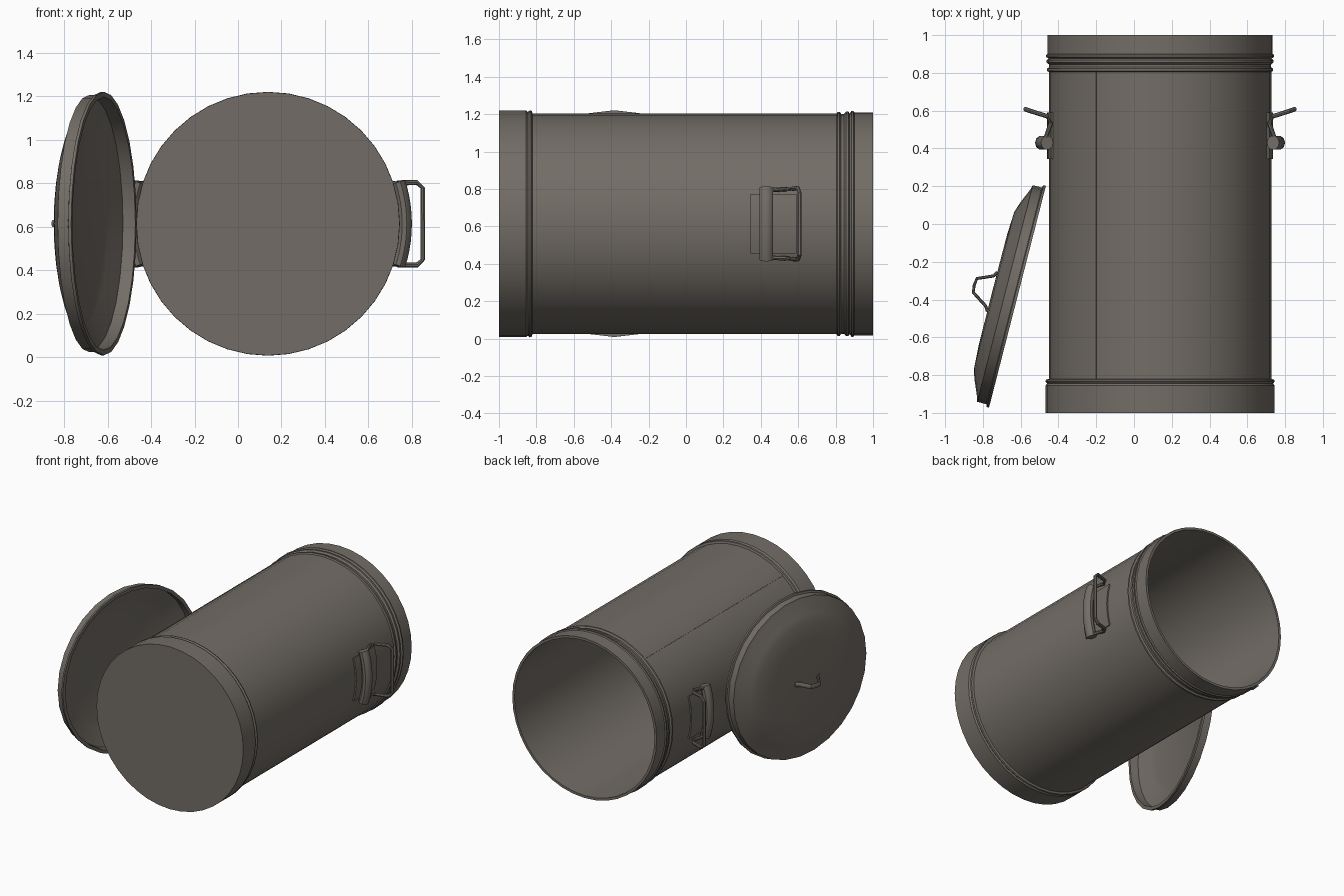
import bpy
import bmesh
from math import cos, sin, pi, radians
from mathutils import Matrix, Vector

if "Cube" in bpy.data.objects:
    bpy.data.objects.remove(bpy.data.objects["Cube"], do_unlink=True)

AXIS = Vector((0.138, 0, 0.614))   # centre line of the can

metal = bpy.data.materials.new("dull grey metal")
metal.use_nodes = True
COLOR = (0.17, 0.152, 0.132, 1)
metal.diffuse_color = COLOR
metal.node_tree.nodes["Principled BSDF"].inputs["Base Color"].default_value = COLOR


def finish(name, bm, matrix=None, angle=35):
    if matrix:
        bm.transform(matrix)
    bmesh.ops.recalc_face_normals(bm, faces=bm.faces)
    mesh = bpy.data.meshes.new(name)
    bm.to_mesh(mesh)
    bm.free()
    ob = bpy.data.objects.new(name, mesh)
    bpy.context.collection.objects.link(ob)
    mesh.materials.append(metal)
    bpy.ops.object.select_all(action="DESELECT")
    ob.select_set(True)
    bpy.context.view_layer.objects.active = ob
    bpy.ops.object.shade_smooth_by_angle(angle=radians(angle))
    return ob


def lathe(name, profile, sides, matrix, angle=35):
    """Turn (radius, height) points about local z."""
    bm = bmesh.new()
    verts = [bm.verts.new((r, 0, h)) for r, h in profile]
    edges = [bm.edges.new(pair) for pair in zip(verts, verts[1:])]
    bmesh.ops.spin(bm, geom=verts + edges, cent=(0, 0, 0), axis=(0, 0, 1),
                   angle=2 * pi, steps=sides)
    bmesh.ops.remove_doubles(bm, verts=bm.verts, dist=0.0005)
    return finish(name, bm, matrix, angle)


def sweep(name, path, across, half_a, half_b, sides, matrix=None):
    """Sweep an oval section along a path; 'across' gives its wide direction."""
    bm = bmesh.new()
    path = [Vector(p) for p in path]
    rings = []
    for i, p in enumerate(path):
        tangent = (path[min(i + 1, len(path) - 1)] - path[max(i - 1, 0)]).normalized()
        a = Vector(across)
        a = (a - tangent * a.dot(tangent)).normalized()
        b = tangent.cross(a)
        turns = [2 * pi * (k + 0.5) / sides for k in range(sides)]
        rings.append([bm.verts.new(p + a * cos(t) * half_a + b * sin(t) * half_b)
                      for t in turns])
    for r0, r1 in zip(rings, rings[1:]):
        for k in range(sides):
            j = (k + 1) % sides
            bm.faces.new((r0[k], r0[j], r1[j], r1[k]))
    bm.faces.new(rings[0])
    bm.faces.new(rings[-1])
    return finish(name, bm, matrix)


def curved_plate(name, r0, r1, y0, y1, start, end, steps):
    """Thin plate wrapped round the can's centre line."""
    bm = bmesh.new()
    rings = []
    for i in range(steps + 1):
        t = start + (end - start) * i / steps
        rings.append([bm.verts.new((AXIS.x + r * cos(t), y, AXIS.z + r * sin(t)))
                      for r, y in ((r0, y0), (r1, y0), (r1, y1), (r0, y1))])
    for a, b in zip(rings, rings[1:]):
        for k in range(4):
            j = (k + 1) % 4
            bm.faces.new((a[k], a[j], b[j], b[k]))
    bm.faces.new(rings[0])
    bm.faces.new(rings[-1])
    return finish(name, bm)


# Can: closed base at the front, ribbed rim and open mouth at the back
can_profile = [
    (0, -1), (0.606, -1), (0.606, -0.855), (0.598, -0.845), (0.607, -0.835),
    (0.604, -0.825), (0.589, -0.82), (0.589, 0.805), (0.599, 0.81), (0.599, 0.822),
    (0.588, 0.83), (0.588, 0.845), (0.6, 0.855), (0.6, 0.868), (0.59, 0.875),
    (0.604, 0.885), (0.604, 0.895), (0.596, 0.9), (0.596, 1), (0.578, 1),
    (0.575, -0.975), (0, -0.975)]
along_y = Matrix.Translation(AXIS) @ Matrix.Rotation(-pi / 2, 4, "X")
lathe("can_body", can_profile, 40, along_y)

# Lengthwise seam
curved_plate("body_seam", 0.58, 0.592, -0.82, 0.805, radians(125), radians(128), 1)

# Lid leaning against the side, its top facing outwards
normal = Vector((-0.9686, 0.2485, 0))
lean = Vector((0.2485, 0.9686, 0))
lid_matrix = Matrix((lean, normal.cross(lean), normal)).transposed().to_4x4()
lid_matrix.translation = (-0.617, -0.385, 0.615)
lid_profile = [
    (0, 0.136), (0.3, 0.135), (0.43, 0.128), (0.48, 0.112), (0.57, 0.074),
    (0.592, 0.068), (0.592, 0.018), (0.606, 0.014), (0.606, 0), (0.582, 0),
    (0.58, 0.058), (0.562, 0.064), (0.472, 0.1), (0.42, 0.116), (0, 0.124)]
lathe("lid", lid_profile, 28, lid_matrix)
sweep("lid_handle",
      [(-0.115, 0, 0.135), (-0.09, 0, 0.15), (-0.036, 0, 0.232), (0, 0, 0.237),
       (0.04, 0, 0.232), (0.075, 0, 0.15), (0.1, 0, 0.135)],
      (0, 1, 0), 0.018, 0.009, 8, lid_matrix)

# Side handles: backing plate, rolled hinge and hinged wire loop on each side
for side, word in ((1, "left"), (-1, "right")):
    mid = 0 if side == 1 else pi
    curved_plate(word + "_handle_plate", 0.58, 0.598, 0.345, 0.59, mid - 0.27, mid + 0.27, 8)
    arc = [mid + 0.31 * (i / 5 - 1) for i in range(11)]
    sweep(word + "_handle_hinge",
          [(AXIS.x + 0.628 * cos(t), 0.43, AXIS.z + 0.628 * sin(t)) for t in arc],
          (0, 1, 0), 0.038, 0.034, 10)
    half = [(0.615, 0.43, 0.18), (0.578, 0.535, 0.185), (0.597, 0.57, 0.188),
            (0.685, 0.598, 0.19), (0.712, 0.607, 0.165)]
    loop = half + [(x, y, -z) for x, y, z in reversed(half)]
    sweep(word + "_handle_loop",
          [(AXIS.x + side * x, y, AXIS.z + z) for x, y, z in loop],
          (0, 1, 0.3), 0.012, 0.012, 8)
